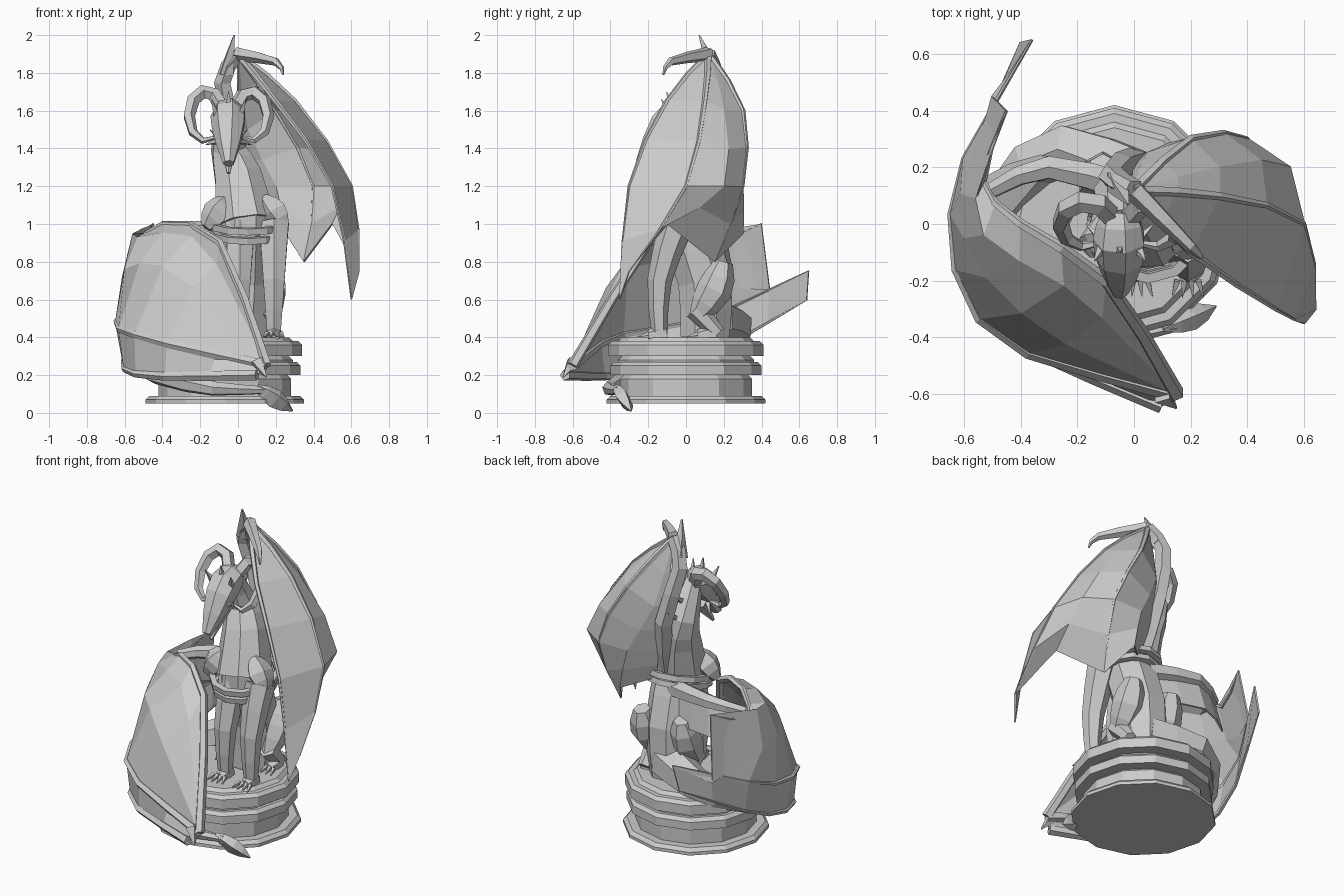
import bpy, bmesh, math
from mathutils import Vector

default_cube = bpy.data.objects.get("Cube")
if default_cube:
    bpy.data.objects.remove(default_cube, do_unlink=True)

stone = bpy.data.materials.new("grey_stone")
stone.use_nodes = True
stone.diffuse_color = (0.6, 0.6, 0.6, 1)
stone.node_tree.nodes["Principled BSDF"].inputs["Base Color"].default_value = stone.diffuse_color


def finish(name, bm):
    """Turn a bmesh into a flat shaded stone object."""
    bmesh.ops.recalc_face_normals(bm, faces=bm.faces)
    mesh = bpy.data.meshes.new(name)
    bm.to_mesh(mesh)
    bm.free()
    mesh.materials.append(stone)
    part = bpy.data.objects.new(name, mesh)
    bpy.context.collection.objects.link(part)
    return part


def bridge(bm, first, second, closed):
    """Join two rows of vertices with quads."""
    count = len(first)
    for i in range(count if closed else count - 1):
        j = (i + 1) % count
        bm.faces.new((first[i], first[j], second[j], second[i]))


def skin_rings(name, rings):
    """Cover a stack of closed rings of points and cap both ends."""
    bm = bmesh.new()
    loops = [[bm.verts.new(point) for point in ring] for ring in rings]
    for first, second in zip(loops, loops[1:]):
        bridge(bm, first, second, True)
    bm.faces.new(loops[0])
    bm.faces.new(loops[-1])
    return finish(name, bm)


def curve(points, steps):
    """Sample a smooth curve that passes through a few points."""
    points = [Vector(p) for p in points]
    spans = len(points) - 1
    padded = [2 * points[0] - points[1], *points, 2 * points[-1] - points[-2]]
    samples = []
    for step in range(steps + 1):
        place = step * spans / steps
        i = min(int(place), spans - 1)
        t = place - i
        before, start, end, after = padded[i:i + 4]
        bend = 2 * before - 5 * start + 4 * end - after
        twist = 3 * (start - end) + after - before
        samples.append(start + ((end - before) * t + bend * t ** 2 + twist * t ** 3) / 2)
    return samples


def tube(name, path, start, end, swell=0, sides=6, steps=4, flat=1):
    """Sweep a polygon along a curve, tapering from start to end with a swollen middle."""
    points = curve(path, steps)
    rings = []
    side = None
    for i, point in enumerate(points):
        ahead = (points[min(i + 1, steps)] - points[max(i - 1, 0)]).normalized()
        if side is None:
            side = Vector((1, 0, 0)) if abs(ahead.x) < abs(ahead.y) + abs(ahead.z) else Vector((0, 1, 0))
        side = (side - ahead * side.dot(ahead)).normalized()
        depth = ahead.cross(side) * flat
        t = i / steps
        radius = start + (end - start) * t + swell * math.sin(math.pi * t)
        angles = [math.tau * (k + 0.5) / sides for k in range(sides)]
        rings.append([point + (side * math.cos(a) + depth * math.sin(a)) * radius for a in angles])
    return skin_rings(name, rings)


def spike(name, base, tip, radius):
    tube(name, [base, tip], radius, radius / 10, sides=4, steps=2)


def membrane(name, rows):
    """Loft a thin skin between finger rows of equal length."""
    bm = bmesh.new()
    grid = [[bm.verts.new(point) for point in row] for row in rows]
    for first, second in zip(grid, grid[1:]):
        bridge(bm, first, second, False)
    skin = finish(name, bm).modifiers.new("thickness", "SOLIDIFY")
    skin.thickness = 0.01
    skin.offset = 0


# Pedestal: stacked twelve-sided bands, each with a chamfered top
rings = []
for radius, bottom, top in ((0.42, 0.05, 0.09), (0.35, 0.09, 0.2), (0.4, 0.2, 0.27),
                            (0.36, 0.27, 0.3), (0.41, 0.3, 0.38), (0.36, 0.38, 0.4)):
    chamfer = 0.02
    for reach, height in ((radius, bottom), (radius, top - chamfer), (radius - chamfer, top)):
        angles = [math.tau * k / 12 for k in range(12)]
        rings.append([(reach * math.cos(a) - 0.07, reach * math.sin(a), height) for a in angles])
skin_rings("pedestal", rings)

# Body and curved neck with a row of spines
tube("torso", [(0.02, 0.1, 0.4), (0.03, 0.1, 0.7), (0.04, 0, 1), (0.04, 0, 1.1)],
     0.14, 0.13, swell=0.02, sides=8, steps=6)
neck = [(0.04, 0, 1), (0, 0.07, 1.25), (-0.05, 0.1, 1.4), (-0.05, 0, 1.6)]
tube("neck", neck, 0.17, 0.06, sides=8, steps=6)
for point in curve(neck, 6)[1:6]:
    ridge = point + Vector((0, 0.07, 0.02))
    spike("neck_spine", ridge, ridge + Vector((0, 0.08, 0.06)), 0.02)

# Legs, clawed feet and shoulder plates on both sides
for side in (-1, 1):
    front = 0.1 + 0.09 * side
    hip = 0.03 + 0.14 * side
    tube("foreleg", [(front, -0.05, 1), (front, -0.14, 0.7), (front, -0.14, 0.4)], 0.09, 0.04)
    tube("thigh", [(hip, 0.2, 0.8), (hip, 0.15, 0.65), (hip, 0.05, 0.5)], 0.05, 0.04, swell=0.05)
    tube("shank", [(hip, 0.05, 0.55), (hip, 0.17, 0.42)], 0.06, 0.04, steps=2)
    for name, x, heel in (("fore", front, -0.1), ("hind", hip, 0.16)):
        toe = heel - 0.1
        tube(name + "_foot", [(x, heel, 0.42), (x, toe, 0.41)], 0.04, 0.03, swell=0.01, steps=2)
        for k in range(4):
            spread = 0.025 * (k - 1.5)
            spike(name + "_claw", (x + spread, toe, 0.42), (x + spread * 1.5, toe - 0.06, 0.4), 0.015)
    centre = Vector((0.04 + 0.15 * side, -0.05, 1.06))
    slope = Vector((0.06 * side, -0.02, -0.08))
    tube("shoulder_plate", [centre - slope, centre + slope], 0.03, 0.03, swell=0.05, sides=5)

# Sagging bands around the chest
for drop in (0, 0.05):
    size = 0.19 - drop / 4
    angles = [math.tau * k / 12 for k in range(13)]
    loop = [(0.05 + size * math.cos(a), size * math.sin(a), 1 - drop + 0.04 * math.sin(a)) for a in angles]
    tube("chest_band", loop, 0.024, 0.024, sides=4, steps=12)

# Head: skull running into the muzzle, jaw, crest and curled horns
middle = -0.05
tube("skull", [(middle, 0.05, 1.6), (middle, -0.08, 1.55), (middle, -0.24, 1.32)],
     0.06, 0.03, swell=0.05, sides=7, steps=5)
tube("jaw", [(middle, -0.06, 1.44), (middle, -0.2, 1.27)], 0.05, 0.01, steps=2)
spike("middle_crest", (middle, -0.08, 1.58), (middle, -0.1, 1.7), 0.03)
for side in (-1, 1):
    spike("brow", (middle + 0.02 * side, -0.19, 1.43), (middle + 0.1 * side, -0.1, 1.5), 0.02)
    spike("crest_spike", (middle + 0.06 * side, -0.08, 1.57), (middle + 0.09 * side, -0.13, 1.66), 0.025)
    spike("cheek_spike", (middle + 0.06 * side, -0.06, 1.44), (middle + 0.12 * side, 0, 1.42), 0.02)
    angles = [math.radians(20 + 40 * k) for k in range(8)]
    curl = [(middle + side * (0.12 - 0.09 * math.cos(a)), 0.08 * math.sin(a), 1.57 + 0.13 * math.sin(a))
            for a in angles]
    tube("horn", curl, 0.04, 0.01, swell=0.01, sides=5, steps=7)

# Raised left wing: rows fan out from the wrist, front to back
wrist = (0, 0.12, 1.9)
lead = [wrist, (0.2, -0.1, 1.65), (0.5, -0.3, 1.2), (0.6, -0.35, 0.6)]
outer = [wrist, (0.3, 0.1, 1.65), (0.6, 0, 1.2), (0.64, -0.3, 0.75)]
web = [wrist, (0.3, 0.2, 1.6), (0.55, 0.2, 1.2), (0.5, -0.1, 1)]
rear = [wrist, (0.2, 0.3, 1.6), (0.4, 0.3, 1.2), (0.35, 0.15, 0.8)]
inner = [wrist, (0.05, 0.25, 1.5), (0.2, 0.3, 1.2), (0.25, 0.3, 0.95)]
root = [wrist, (0, 0.2, 1.5), (0.05, 0.2, 1.2), (0.1, 0.15, 1)]
membrane("left_wing_skin", [curve(row, 6) for row in (lead, outer, web, rear, inner, root)])
for finger in (lead, outer, rear):
    tube("left_wing_finger", finger, 0.02, 0.004, sides=5, steps=6)
tube("left_wing_arm", [(0.05, 0.1, 1), (0, 0.22, 1.4), (-0.08, 0.17, 1.75), wrist], 0.06, 0.04, sides=5, steps=6)
spike("left_wing_thumb", (-0.06, 0.15, 1.8), (-0.02, 0.07, 2), 0.05)
tube("left_wing_hook", [wrist, (0.2, -0.08, 1.86), (0.24, -0.12, 1.79)], 0.04, 0.005, sides=5)

# Lowered right wing: rows sweep back from the fold, bottom to top
fold = (0.15, -0.6, 0.25)
wing_tip = (-0.45, 0.4, 1)
lowest = [(0.1, -0.64, 0.2), (-0.5, -0.35, 0.2), (-0.6, 0.1, 0.3), (-0.4, 0.64, 0.6)]
midway = [fold, (-0.5, -0.38, 0.4), (-0.64, 0.1, 0.5), (-0.36, 0.65, 0.75)]
upper = [fold, (-0.35, -0.35, 0.75), (-0.61, 0, 0.75), (-0.5, 0.45, 0.6)]
shoulder = [fold, (-0.2, -0.25, 0.9), (-0.55, 0, 0.93), wing_tip]
rim = [fold, (-0.1, -0.2, 0.9), (-0.4, 0, 1), (-0.53, 0.15, 0.9), wing_tip]
membrane("right_wing_skin", [curve(row, 8) for row in (lowest, midway, upper, shoulder, rim)])
for finger in (lowest, midway, rim):
    tube("right_wing_finger", finger, 0.03, 0.005, sides=5, steps=8)
arm = [(0, 0.12, 0.95), (-0.3, 0.2, 0.97), (-0.5, 0.12, 0.93)]
tube("right_wing_arm", arm, 0.06, 0.03)
hem = [Vector(point) + Vector((-0.03, 0.04, -0.2)) for point in arm]
membrane("right_wing_inner_skin", [curve(arm, 4), curve(hem, 4)])
spike("right_wing_thumb", (0.1, -0.6, 0.27), (0.15, -0.65, 0.19), 0.04)

# Tail winding down around the pedestal to a flat blade
tube("tail", [(0.02, 0.15, 0.5), (-0.3, 0.25, 0.44), (-0.52, -0.1, 0.27), (-0.2, -0.39, 0.14), (0.15, -0.36, 0.12)],
     0.12, 0.02, steps=10)
tube("tail_blade", [(0.1, -0.37, 0.14), (0.29, -0.29, 0.01)], 0.015, 0.004, swell=0.05, sides=4, flat=0.7)
